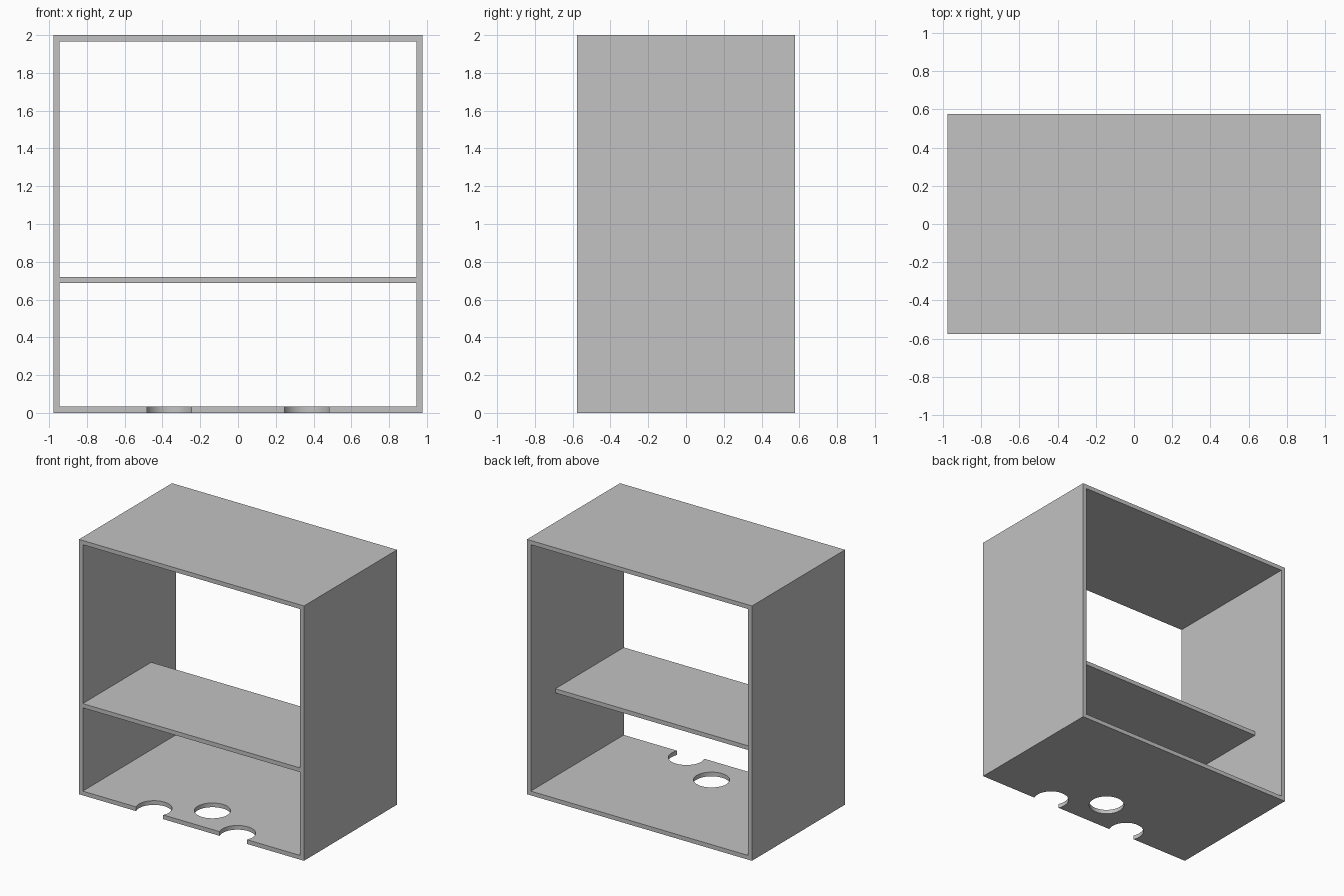
import bpy
from mathutils import Vector

cube = bpy.data.objects.get("Cube")
if cube:
    bpy.data.objects.remove(cube, do_unlink=True)

# Overall dimensions
HALF_W, HALF_D, HEIGHT, BOARD = 0.977, 0.577, 2.0, 0.033
INNER_W = HALF_W - BOARD
SHELF_TOP, SHELF_BACK = 0.72, 0.272
HOLE_R = 0.129

grey = bpy.data.materials.new("plain grey")
grey.use_nodes = True
colour = (0.54, 0.54, 0.54, 1)
grey.diffuse_color = colour
grey.node_tree.nodes["Principled BSDF"].inputs["Base Color"].default_value = colour


def box(name, low, high):
    low, high = Vector(low), Vector(high)
    bpy.ops.mesh.primitive_cube_add(size=1, location=(low + high) / 2)
    obj = bpy.context.object
    obj.name = name
    obj.scale = high - low
    bpy.ops.object.transform_apply(location=False, rotation=False, scale=True)
    obj.data.materials.append(grey)
    return obj


def cut(target, cutter):
    cutter.hide_render = True
    mod = target.modifiers.new("cut", 'BOOLEAN')
    mod.operation = 'DIFFERENCE'
    mod.solver = 'EXACT'
    mod.object = cutter
    bpy.context.view_layer.objects.active = target
    bpy.ops.object.modifier_apply(modifier=mod.name)
    bpy.data.objects.remove(cutter, do_unlink=True)


# Open-fronted and open-backed cabinet shell
shell = box("cabinet_shell", (-HALF_W, -HALF_D, 0), (HALF_W, HALF_D, HEIGHT))
cut(shell, box("interior_cutter", (-INNER_W, -1, BOARD), (INNER_W, 1, HEIGHT - BOARD)))

# Two notches on the front edge of the base and one round hole behind them
for x, inset in ((-0.363, 0.053), (0.363, 0.053), (0, 0.26)):
    bpy.ops.mesh.primitive_cylinder_add(
        vertices=64, radius=HOLE_R, depth=0.3, location=(x, inset - HALF_D, 0))
    hole = bpy.context.object
    hole.data.materials.append(grey)
    cut(shell, hole)

bpy.ops.object.select_all(action='DESELECT')
shell.select_set(True)
bpy.context.view_layer.objects.active = shell
bpy.ops.object.shade_smooth_by_angle()

# Shallow shelf, flush with the front
box("shelf", (-INNER_W, -HALF_D, SHELF_TOP - BOARD), (INNER_W, SHELF_BACK, SHELF_TOP))
